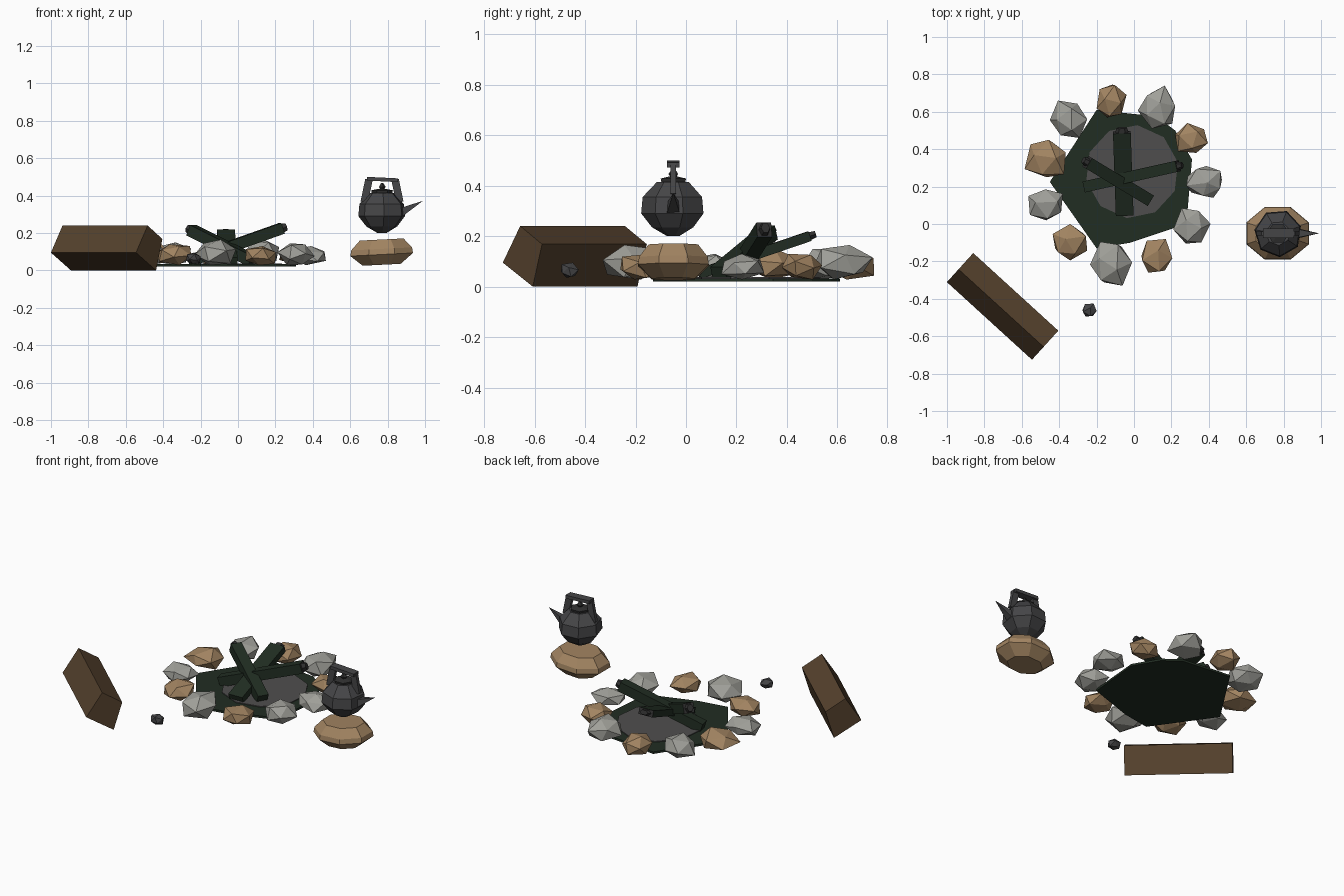
import bpy, bmesh, math, random
from mathutils import Vector, Matrix

cube = bpy.data.objects.get("Cube")
if cube:
    bpy.data.objects.remove(cube, do_unlink=True)


def material(name, *rgb):
    mat = bpy.data.materials.new(name)
    mat.use_nodes = True
    mat.diffuse_color = (*rgb, 1)
    for node in mat.node_tree.nodes:
        if node.type == 'BSDF_PRINCIPLED':
            node.inputs["Base Color"].default_value = (*rgb, 1)
    return mat


TAN = material("tan stone", .36, .23, .12)
GREY = material("grey stone", .35, .35, .32)
WOOD = material("brown wood", .09, .053, .026)
GREEN = material("dark green", .015, .026, .016)
ASH = material("grey ash", .078, .076, .076)
IRON = material("dark iron", .06, .06, .063)
CHAR = material("charcoal", .03, .03, .03)


def finish(bm, name, *mats):
    """Turn a bmesh into a named object with consistent outward faces."""
    bmesh.ops.recalc_face_normals(bm, faces=bm.faces)
    mesh = bpy.data.meshes.new(name)
    bm.to_mesh(mesh)
    bm.free()
    obj = bpy.data.objects.new(name, mesh)
    bpy.context.collection.objects.link(obj)
    for mat in mats:
        mesh.materials.append(mat)
    return obj


def prism(name, points, shift, mat):
    """Extrude a polygon along a vector."""
    bm = bmesh.new()
    face = bm.faces.new([bm.verts.new(p) for p in points])
    out = bmesh.ops.extrude_face_region(bm, geom=[face], use_keep_orig=True)
    moved = [v for v in out["geom"] if isinstance(v, bmesh.types.BMVert)]
    bmesh.ops.translate(bm, verts=moved, vec=shift)
    return finish(bm, name, mat)


def stone(name, mat, xs, ys, zs, seed):
    """Irregular faceted boulder fitted to the given extents."""
    rng = random.Random(seed)
    bm = bmesh.new()
    bmesh.ops.create_icosphere(bm, subdivisions=1, radius=1)
    turn = Matrix.Rotation(rng.uniform(0, 6), 3, 'Z') @ Matrix.Rotation(rng.uniform(0, 6), 3, 'X')
    for v in bm.verts:
        v.co = turn @ (v.co * rng.uniform(.85, 1.15))
    for axis, (low, high) in enumerate((xs, ys, zs)):
        values = [v.co[axis] for v in bm.verts]
        base, span = min(values), max(values) - min(values)
        for v in bm.verts:
            v.co[axis] = low + (v.co[axis] - base) / span * (high - low)
    return finish(bm, name, mat)


def beam(name, a, b, width, thick, mats, taper=1, sides=4):
    """Straight bar from a to b; a second material colours its far end."""
    a, b = Vector(a), Vector(b)
    axis = b - a
    bm = bmesh.new()
    bmesh.ops.create_cone(bm, cap_ends=True, segments=sides, radius1=1,
                          radius2=taper, depth=axis.length)
    turn = math.pi / sides
    bmesh.ops.rotate(bm, verts=bm.verts, matrix=Matrix.Rotation(turn, 3, 'Z'))
    grow = 1 / math.cos(turn) / 2
    bmesh.ops.scale(bm, verts=bm.verts, vec=(width * grow, thick * grow, 1))
    if len(mats) > 1:
        for f in bm.faces:
            if f.normal.z > .9:
                f.material_index = 1
    place = Matrix.Translation((a + b) / 2) @ axis.to_track_quat('Z', 'Y').to_matrix().to_4x4()
    bmesh.ops.transform(bm, matrix=place, verts=bm.verts)
    return finish(bm, name, *mats)


def lathe(name, profile, sides, center, mat, turn=0.0):
    """Faceted solid made of stacked rings of (radius, height)."""
    bm = bmesh.new()
    rings = []
    for r, z in profile:
        angles = [turn + math.tau * i / sides for i in range(sides)]
        rings.append([bm.verts.new((center[0] + r * math.cos(t),
                                    center[1] + r * math.sin(t), z)) for t in angles])
    for low, high in zip(rings, rings[1:]):
        for i in range(sides):
            j = (i + 1) % sides
            bm.faces.new((low[i], low[j], high[j], high[i]))
    bm.faces.new(rings[0])
    bm.faces.new(rings[-1])
    return finish(bm, name, mat)


# Squared log used as a bench, lying tilted on one edge
start, across = Vector((-.93, -.233, 0)), Vector((.67, .74, 0))
section = [(-.105, .095), (-.012, .24), (.105, .168), (.055, 0)]
prism("bench_log", [start + across * u + Vector((0, 0, z)) for u, z in section],
      (.455, -.415, 0), WOOD)

# Fire bed and ash patch
bed = [(-.45, .225), (-.2, .61), (.12, .575), (.22, .5), (.31, .345),
       (.28, 0), (-.02, -.1), (-.2, -.13)]
prism("fire_bed", [(x, y, .02) for x, y in bed], (0, 0, .013), GREEN)
lathe("ash_patch", [(.25, .03), (.25, .038)], 10, (-.01, .28), ASH, .2)

# Charred logs leaning together
logs = [((-.26, .2, .05), (.235, .31, .225), .06, .06),
        ((-.05, .05, .05), (-.065, .49, .2), .095, .04),
        ((.08, .13, .05), (-.25, .33, .215), .065, .06)]
for i, (a, b, w, t) in enumerate(logs):
    beam(f"fire_log_{i + 1}", a, b, w, t, [GREEN, CHAR])
    tip = Vector(b) + (Vector(b) - Vector(a)).normalized() * .025
    beam(f"charred_tip_{i + 1}", b, tip, w * .65, t * .8, [CHAR], .8, 6)

# Ring of boulders around the fire: colour, x extent, y extent, top height
ring = [(TAN, -.2, -.04, .57, .745, .14), (GREY, .02, .22, .51, .74, .165),
        (TAN, .22, .395, .38, .54, .13), (GREY, .28, .47, .14, .31, .13),
        (GREY, .21, .41, -.105, .085, .145), (TAN, .04, .205, -.26, -.08, .13),
        (GREY, -.235, -.01, -.33, -.095, .165), (TAN, -.435, -.25, -.195, 0, .14),
        (GREY, -.565, -.38, .02, .185, .13), (TAN, -.585, -.365, .25, .45, .15),
        (GREY, -.45, -.25, .46, .66, .15)]
for i, (mat, x0, x1, y0, y1, top) in enumerate(ring):
    stone(f"ring_stone_{i + 1}", mat, (x0, x1), (y0, y1), (.028, top), i)

# Loose dark pebble
stone("pebble", IRON, (-.275, -.2), (-.495, -.425), (.035, .095), 5)

# Flat stone beneath the kettle
slab = lathe("flat_stone", [(.1, .03), (.165, .085), (.16, .115), (.115, .165)],
             8, (0, 0), TAN, math.pi / 8)
for v in slab.data.vertices:
    v.co.x = v.co.x * 1.1 + .768
    v.co.y = v.co.y * .92 - .05
    v.co.z += (v.co.x - .768) * .05

# Kettle body, lid and knob
spot = (.77, -.05)
lathe("kettle_body", [(.025, .2), (.085, .235), (.128, .29), (.122, .355), (.065, .415)],
      7, spot, IRON, .3)
lathe("kettle_lid", [(.055, .415), (.058, .428), (.02, .436)], 6, spot, CHAR)
lathe("kettle_knob", [(.012, .434), (.02, .446), (.006, .468)], 5, spot, CHAR)

# Kettle handle: two uprights joined by a grip
for side, label in ((1, "left"), (-1, "right")):
    beam(f"handle_upright_{label}", (.77 + side * .095, -.05, .365),
         (.77 + side * .07, -.05, .485), .022, .04, [IRON])
beam("handle_grip", (.69, -.05, .49), (.855, -.05, .482), .05, .02, [IRON])

# Pointed spout
beam("kettle_spout", (.86, -.05, .305), (.985, -.05, .37), .055, .05, [IRON], .03, 4)
